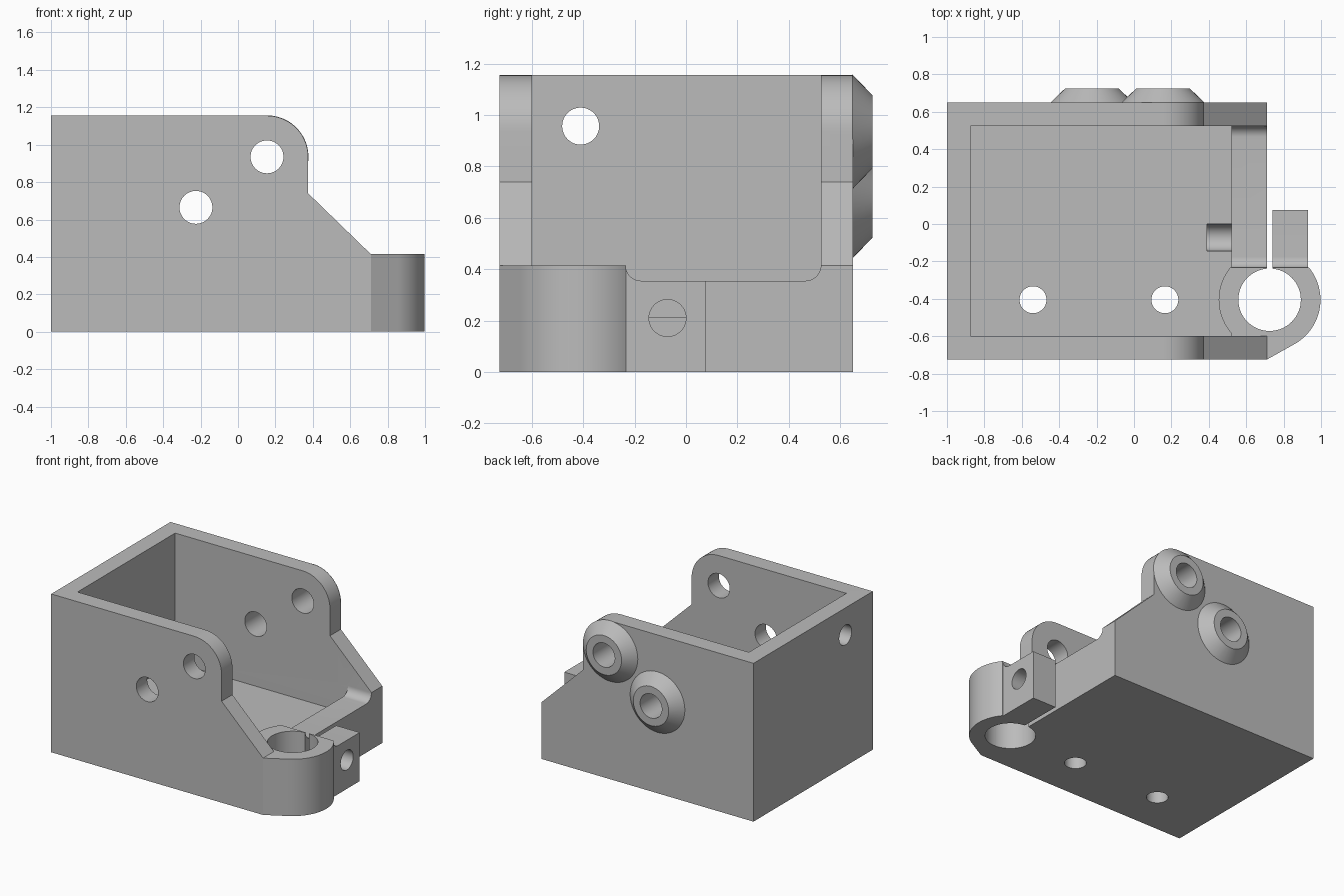
import bpy, bmesh, math

if "Cube" in bpy.data.objects:
    bpy.data.objects.remove(bpy.data.objects["Cube"], do_unlink=True)

grey = bpy.data.materials.new("plain_grey")
grey.use_nodes = True
colour = (0.5, 0.5, 0.5, 1)
grey.diffuse_color = colour
grey.node_tree.nodes["Principled BSDF"].inputs["Base Color"].default_value = colour


def arc(u, v, r, start, end, steps=12):
    angles = [math.radians(start + (end - start) * i / steps) for i in range(steps + 1)]
    return [(u + r * math.cos(a), v + r * math.sin(a)) for a in angles]


def circle(u, v, r, steps=48):
    return arc(u, v, r, 0, 360, steps)[:-1]


def box(u0, u1, v0, v1):
    return [(u0, v0), (u1, v0), (u1, v1), (u0, v1)]


def loft(name, axis, low, high, start, end):
    """Solid between two matching outlines placed along an axis."""
    place = {"x": lambda u, v, t: (t, u, v),
             "y": lambda u, v, t: (u, t, v),
             "z": lambda u, v, t: (u, v, t)}[axis]
    bm = bmesh.new()
    a = [bm.verts.new(place(u, v, start)) for u, v in low]
    b = [bm.verts.new(place(u, v, end)) for u, v in high]
    bm.faces.new(a)
    bm.faces.new(b)
    for i in range(len(a)):
        j = (i + 1) % len(a)
        bm.faces.new((a[i], a[j], b[j], b[i]))
    bmesh.ops.recalc_face_normals(bm, faces=bm.faces)
    mesh = bpy.data.meshes.new(name)
    bm.to_mesh(mesh)
    bm.free()
    mesh.materials.append(grey)
    obj = bpy.data.objects.new(name, mesh)
    bpy.context.collection.objects.link(obj)
    return obj


def prism(name, axis, outline, start, end):
    return loft(name, axis, outline, outline, start, end)


def combine(target, tool, operation):
    mod = target.modifiers.new(tool.name, "BOOLEAN")
    mod.operation = operation
    mod.solver = "EXACT"
    mod.object = tool
    bpy.context.view_layer.objects.active = target
    bpy.ops.object.modifier_apply(modifier=mod.name)
    bpy.data.objects.remove(tool, do_unlink=True)


FRONT, BACK, TOP = -0.725, 0.65, 1.155
INNER_FRONT, INNER_BACK = -0.6, 0.525
FLOOR, LIP, RIM = 0.212, 0.355, 0.415
RING_X, RING_Y = 0.725, -0.405
FLAT_Y = -0.235
FILLET = RIM - LIP

# Main housing with rounded and sloping sides
side = ([(-1, 0), (0.71, 0), (0.71, RIM), (0.375, 0.74)]
        + arc(0.155, 0.935, 0.22, 0, 90, 16) + [(-1, TOP)])
housing = prism("motor_housing", "y", side, FRONT, BACK)

# Hollow interior and the opening above the lip
combine(housing, prism("cavity", "z", box(-0.875, 0.52, INNER_FRONT, INNER_BACK),
                       FLOOR, 1.4), "DIFFERENCE")
opening = ([(INNER_FRONT, 1.4), (INNER_FRONT, RIM)]
           + arc(FLAT_Y + FILLET, RIM, FILLET, 180, 270)
           + arc(INNER_BACK - FILLET, RIM, FILLET, 270, 360)
           + [(INNER_BACK, 1.4)])
combine(housing, prism("lip_opening", "x", opening, 0.4, 0.8), "DIFFERENCE")

# Clamp ring blending into the front wall
ring = ([(0.59, -0.7), (0.71, FRONT)]
        + arc(RING_X, RING_Y, 0.272, -62, 39, 28)
        + arc(RING_X, RING_Y, 0.272, 141, 240, 28))
combine(housing, prism("clamp_ring", "z", ring, 0, RIM), "UNION")

# Clamp ear with a filleted step
ear = ([(-0.3, 0), (-0.3, RIM)] + arc(FLAT_Y + FILLET, RIM, FILLET, 180, 270)
       + [(0.075, LIP), (0.075, 0)])
combine(housing, prism("clamp_ear", "x", ear, 0.74, 0.93), "UNION")

# Tapered bosses on the back wall
wall_holes = [(-0.225, 0.665), (0.155, 0.935)]
for x, z in wall_holes:
    combine(housing, loft("boss", "y", circle(x, z, 0.222), circle(x, z, 0.143),
                          BACK - 0.001, 0.725), "UNION")

# Clamp bore and slot
combine(housing, prism("clamp_bore", "z", circle(RING_X, RING_Y, 0.167, 64), -0.1, 0.6),
        "DIFFERENCE")
combine(housing, prism("clamp_slot", "z", box(0.71, 0.74, -0.4, 0.2), -0.1, 0.6),
        "DIFFERENCE")

# Screw holes through side walls, floor, end wall and clamp
for x, z in wall_holes:
    combine(housing, prism("wall_hole", "y", circle(x, z, 0.088), -0.9, 0.9), "DIFFERENCE")
for x in (-0.54, 0.165):
    combine(housing, prism("floor_hole", "z", circle(x, -0.405, 0.072), -0.1, 0.4),
            "DIFFERENCE")
combine(housing, prism("end_hole", "x", circle(-0.41, 0.957, 0.072), -1.1, -0.7),
        "DIFFERENCE")
combine(housing, prism("clamp_screw_hole", "x", circle(-0.072, 0.21, 0.072), 0.39, 1.1),
        "DIFFERENCE")

# Smooth curved surfaces, keep hard edges
bpy.ops.object.select_all(action="DESELECT")
housing.select_set(True)
bpy.context.view_layer.objects.active = housing
bpy.ops.object.shade_smooth_by_angle(angle=math.radians(25))
